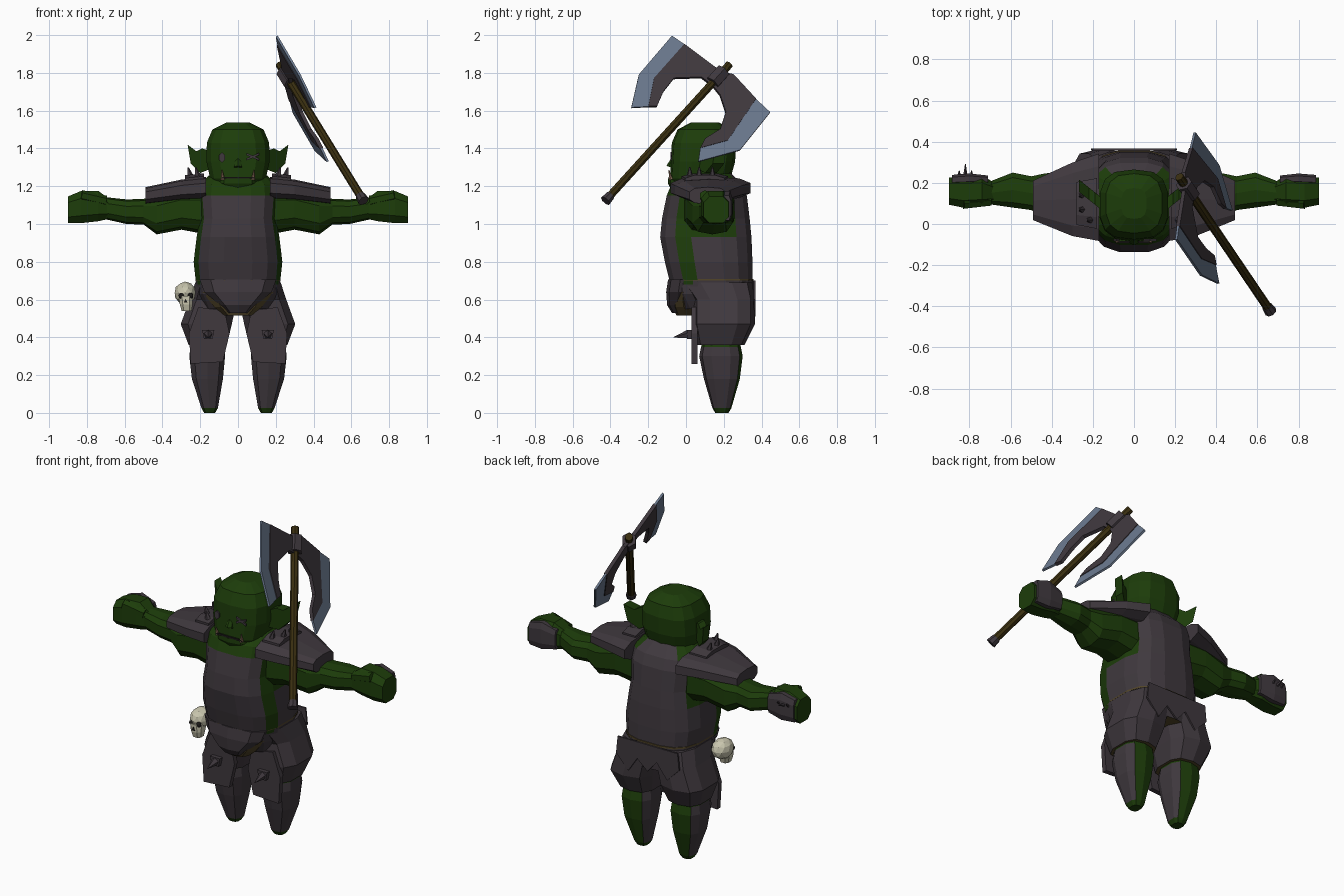
import bpy, bmesh, math
from mathutils import Vector

cube = bpy.data.objects.get("Cube")
if cube:
    bpy.data.objects.remove(cube, do_unlink=True)


def material(name, red, green, blue):
    mat = bpy.data.materials.new(name)
    mat.use_nodes = True
    colour = (red, green, blue, 1)
    mat.diffuse_color = colour
    mat.node_tree.nodes["Principled BSDF"].inputs["Base Color"].default_value = colour
    return mat


skin = material("green skin", .012, .046, .003)
armour = material("dark grey leather", .05, .04, .048)
steel = material("blue steel", .145, .19, .27)
wood = material("brown wood", .042, .028, .005)
bone = material("pale bone", .58, .56, .42)
cloth = material("tan cloth", .085, .06, .022)
dark = material("near black", .012, .011, .01)
ivory = material("stained tusk", .28, .17, .11)


def finish(bm, name, mats, rule=None):
    """Turn a bmesh into a flat shaded object, with face colours by rule."""
    bmesh.ops.recalc_face_normals(bm, faces=bm.faces)
    bm.normal_update()
    if rule:
        for face in bm.faces:
            face.material_index = int(rule(face.calc_center_median(), face.normal))
    mesh = bpy.data.meshes.new(name)
    bm.to_mesh(mesh)
    bm.free()
    for mat in mats:
        mesh.materials.append(mat)
    obj = bpy.data.objects.new(name, mesh)
    bpy.context.collection.objects.link(obj)
    return obj


def loft(name, rings, mats, along="z", side=1, sides=10, power=.7, rule=None):
    """Skin rounded-box rings given as position, two centres, two radii."""
    bm = bmesh.new()
    loops = []
    for t, ca, cb, ra, rb in rings:
        loop = []
        for i in range(sides):
            angle = math.tau * (i + .5) / sides
            c, s = math.cos(angle), math.sin(angle)
            a = ca + ra * math.copysign(abs(c) ** power, c)
            b = cb + rb * math.copysign(abs(s) ** power, s)
            point = (a * side, b, t) if along == "z" else (t * side, a, b)
            loop.append(bm.verts.new(point))
        loops.append(loop)
    for low, high in zip(loops, loops[1:]):
        for i in range(sides):
            j = (i + 1) % sides
            bm.faces.new((low[i], low[j], high[j], high[i]))
    bm.faces.new(loops[0])
    bm.faces.new(loops[-1])
    return finish(bm, name, mats, rule)


def prism(name, points, depth, mat):
    """Extrude a 3D outline by a vector."""
    bm = bmesh.new()
    base = [bm.verts.new(p) for p in points]
    top = [bm.verts.new(Vector(p) + Vector(depth)) for p in points]
    bm.faces.new(base)
    bm.faces.new(top)
    for i in range(len(base)):
        j = (i + 1) % len(base)
        bm.faces.new((base[i], base[j], top[j], top[i]))
    return finish(bm, name, [mat])


def front_plate(name, outline, y, thick, mat, side=1):
    return prism(name, [(x * side, y, z) for x, z in outline], (0, thick, 0), mat)


def rod(name, start, end, r1, r2, mat, sides=6):
    start, end = Vector(start), Vector(end)
    axis = end - start
    bm = bmesh.new()
    bmesh.ops.create_cone(bm, cap_ends=True, segments=sides, radius1=r1,
                          radius2=r2, depth=axis.length)
    turn = axis.to_track_quat("Z", "Y").to_matrix()
    for v in bm.verts:
        v.co = turn @ v.co + (start + end) / 2
    return finish(bm, name, [mat])


def ball(name, centre, scale, mat):
    bm = bmesh.new()
    bmesh.ops.create_icosphere(bm, subdivisions=2, radius=1)
    for v in bm.verts:
        v.co = Vector(centre) + v.co * Vector(scale)
    return finish(bm, name, [mat])


# Torso with front apron, back cover and side plates
def torso_colour(c, n):
    apron = c.y < 0 and abs(c.x) < .19 and c.z < 1.15
    back = c.y > .24 and n.z < .95
    flank = c.z < .9 and c.y > .05
    return apron or back or flank


loft("torso", [(.68, 0, .135, .225, .22), (.8, 0, .12, .238, .235),
               (.93, 0, .105, .222, .245), (1.03, 0, .105, .205, .235),
               (1.15, 0, .11, .215, .215), (1.21, 0, .11, .21, .19),
               (1.27, 0, .11, .14, .13)],
     [skin, armour], sides=16, rule=torso_colour)

# Hips, belt trim, rounded loin guard and torn flap
loft("hips", [(.55, 0, .16, .18, .19), (.63, 0, .14, .22, .215), (.7, 0, .135, .228, .223)],
     [armour, cloth], sides=14, rule=lambda c, n: n.z < -.6)
loft("belt_trim", [(.7, 0, .135, .228, .226), (.71, 0, .135, .228, .226)], [cloth], sides=16)
loft("loin_guard", [(.53, 0, .0, .06, .075), (.57, 0, -.01, .1, .09), (.64, 0, .01, .185, .115),
                    (.705, 0, .02, .21, .115)], [armour])
loft("loin_cloth", [(.515, 0, .03, .075, .08), (.56, 0, .03, .13, .1), (.64, 0, .03, .195, .105)],
     [cloth])
front_plate("torn_back_flap", [(-.2, .7), (.2, .7), (.21, .6), (.13, .51), (.07, .6), (0, .54),
                               (-.06, .61), (-.13, .52), (-.21, .6)], .357, .01, armour)

# Head
loft("head", [(1.18, 0, .06, .1, .12), (1.24, 0, .075, .15, .16), (1.33, 0, .09, .17, .17),
              (1.43, 0, .095, .168, .17), (1.5, 0, .1, .138, .145), (1.537, 0, .1, .062, .075)],
     [skin], sides=14)
loft("jaw", [(1.185, 0, 0, .07, .08), (1.215, 0, 0, .11, .095), (1.24, 0, 0, .105, .095)], [skin])
front_plate("mouth_line", [(-.09, 1.24), (.09, 1.24), (.08, 1.25), (-.08, 1.25)], -.092, .009, dark)
rod("nose", (0, -.06, 1.36), (0, -.08, 1.3), .01, .025, skin)
front_plate("right_eye", [(-.1, 1.34), (-.085, 1.325), (-.07, 1.34), (-.07, 1.365), (-.085, 1.38),
                          (-.1, 1.365)], -.083, .009, armour)
for tilt in (-1, 1):
    front_plate("eye_scar", [(.045, 1.35 - tilt * .014), (.11, 1.35 + tilt * .014),
                             (.11, 1.362 + tilt * .014), (.045, 1.362 - tilt * .014)],
                -.083, .009, armour)


def leg_colour(c, n):
    return .03 < c.z < .34 and n.y < .6


for side, label in ((1, "left"), (-1, "right")):
    # Tusk and cupped ear
    rod(label + "_tusk", (.08 * side, -.08, 1.235), (.085 * side, -.09, 1.285), .012, .002, ivory)
    ear = [(.15, 1.29), (.16, 1.39), (.19, 1.4), (.22, 1.385), (.267, 1.42), (.25, 1.32), (.2, 1.27)]
    prism(label + "_ear", [(x * side, .07 + (x - .16) * .8, z) for x, z in ear], (0, .06, 0), skin)

    # Arm and fist
    loft(label + "_arm", [(.14, .12, 1.07, .14, .13), (.3, .13, 1.08, .13, .11),
                          (.43, .14, 1.05, .11, .105), (.5, .15, 1.065, .085, .068),
                          (.59, .165, 1.065, .088, .065), (.71, .15, 1.085, .055, .058)],
         [skin], "x", side)
    loft(label + "_fist", [(.68, .15, 1.08, .055, .055), (.74, .16, 1.095, .08, .085),
                           (.83, .155, 1.09, .08, .09), (.9, .16, 1.075, .07, .075)],
         [skin], "x", side, sides=8)
    rod(label + "_thumb", (.7 * side, .115, 1.12), (.83 * side, .1, 1.15), .03, .03, skin)
    loft(label + "_hand_guard", [(.71, .215, 1.09, .022, .06), (.8, .22, 1.095, .027, .085),
                                 (.885, .215, 1.085, .025, .07)], [armour], "x", side, sides=8)

    # Shoulder plates with spikes
    loft(label + "_shoulder_plate", [(.17, .13, 1.19, .22, .06), (.3, .12, 1.18, .185, .055),
                                     (.49, .115, 1.15, .1, .045)], [armour], "x", side)
    loft(label + "_shoulder_cap", [(.18, .1, 1.235, .13, .035), (.28, .1, 1.225, .11, .035)],
         [armour], "x", side, sides=8)
    for x, y in ((.21, .02), (.25, .07), (.25, .14)):
        rod(label + "_shoulder_spike", (x * side, y, 1.24), ((x + .015) * side, y, 1.3),
            .022, .004, armour, 5)

    # Legs
    loft(label + "_thigh_skirt", [(.36, .16, .185, .105, .125), (.47, .168, .2, .14, .165),
                                  (.6, .13, .2, .13, .165), (.69, .12, .16, .11, .19)],
         [armour, cloth], side=side, rule=lambda c, n: n.z < -.8)
    loft(label + "_lower_leg", [(0, .15, .19, .03, .035), (.025, .15, .19, .045, .05),
                                (.18, .162, .19, .085, .095), (.3, .163, .185, .098, .115),
                                (.35, .163, .185, .092, .105), (.42, .163, .19, .08, .09)],
         [skin, armour], side=side, rule=leg_colour)
    front_plate(label + "_knee_plate", [(.08, .27), (.25, .26), (.26, .42), (.21, .56), (.07, .54),
                                        (.045, .42)], .03, .03, armour, side)
    front_plate(label + "_knee_stud", [(.135, .39), (.18, .39), (.19, .44), (.125, .44)],
                .005, .03, armour, side)
    rod(label + "_knee_spike", (.158 * side, .01, .415), (.158 * side, -.065, .4), .024, .002, armour, 5)

# Spikes on the right hand guard
for x, reach in ((-.79, .26), (-.82, .292), (-.85, .26)):
    rod("hand_spike", (x, .23, 1.11), (x, reach, 1.13), .012, .002, armour, 5)

# Skull hung on the hip
ball("skull", (-.28, .05, .635), (.058, .075, .06), bone)
loft("skull_jaw", [(.54, -.272, .01, .028, .03), (.575, -.274, .01, .036, .04),
                   (.62, -.277, .02, .04, .05)], [bone], sides=8)
for x in (-.3, -.252):
    ball("skull_socket", (x, -.014, .62), (.015, .012, .016), dark)
front_plate("skull_nose", [(-.287, .585), (-.267, .585), (-.277, .605)], -.034, .008, dark)

# Battle axe
tail, tip = Vector((.66, -.42, 1.13)), Vector((.22, .23, 1.845))
rod("axe_handle", tail, tip, .022, .022, wood, 8)
rod("axe_pommel", tail - (tip - tail) * .01, tail.lerp(tip, .03), .03, .026, armour, 8)
rod("axe_hub", tail.lerp(tip, .86), tail.lerp(tip, .95), .042, .042, armour)
blade_normal = Vector((1, .172, .442)).normalized()


def blade(name, outline, thick, mat):
    """Outline in y and z, laid onto the tilted plane of the axe head."""
    flat = [Vector((1.074 - .172 * y - .442 * z, y, z)) for y, z in outline]
    prism(name, [p - blade_normal * thick / 2 for p in flat], blade_normal * thick, mat)


front_seam = [(-.01, 1.95), (-.17, 1.77), (-.2, 1.62)]
rear_seam = [(.37, 1.66), (.22, 1.44), (.075, 1.4)]
blade("front_blade", front_seam + [(-.155, 1.62), (-.12, 1.7), (-.065, 1.77), (.08, 1.775),
                                   (.14, 1.73), (.2, 1.8), (.15, 1.83)], .02, armour)
blade("front_blade_edge", front_seam[::-1] + [(-.075, 1.995), (-.25, 1.79), (-.29, 1.615)], .012, steel)
blade("rear_blade", rear_seam + [(.1, 1.45), (.18, 1.5), (.21, 1.59), (.18, 1.68),
                                 (.14, 1.73), (.2, 1.8), (.25, 1.79)], .02, armour)
blade("rear_blade_edge", [(.445, 1.59), (.285, 1.39), (.065, 1.33)] + rear_seam[::-1], .012, steel)
